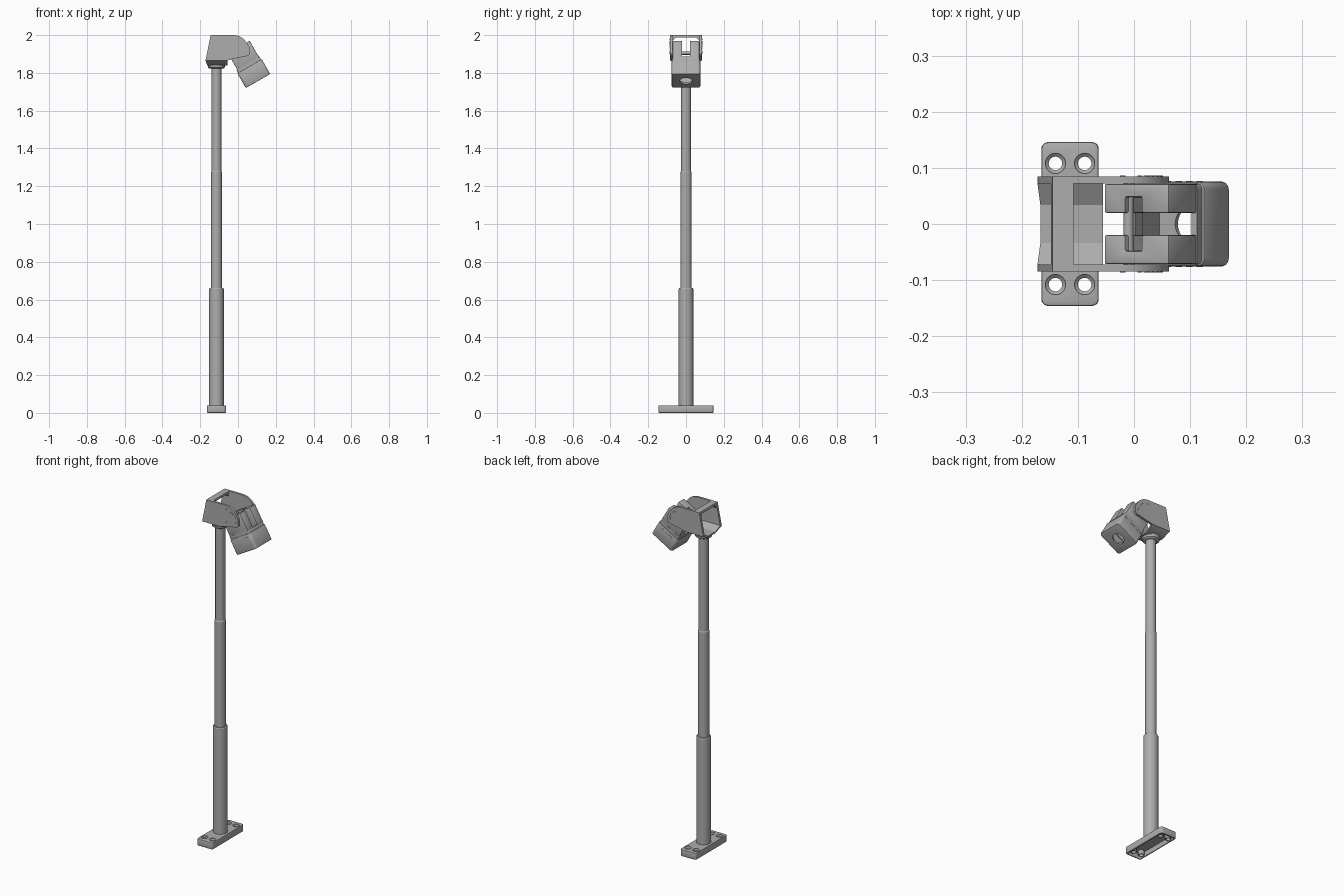
import bpy, bmesh
from math import sin, cos, pi, radians
from mathutils import Matrix, Vector

cube = bpy.data.objects.get("Cube")
if cube:
    bpy.data.objects.remove(cube, do_unlink=True)

grey = bpy.data.materials.new("satin grey")
grey.use_nodes = True
colour = (0.42, 0.42, 0.42, 1)
grey.diffuse_color = colour
grey.node_tree.nodes["Principled BSDF"].inputs["Base Color"].default_value = colour

POLE_X = -0.114
TILT = Matrix.Translation((0.106, 0, 1.757)) @ Matrix.Rotation(radians(-30), 4, 'Y')


def finish(name, bm):
    bmesh.ops.recalc_face_normals(bm, faces=bm.faces)
    mesh = bpy.data.meshes.new(name)
    bm.to_mesh(mesh)
    bm.free()
    mesh.materials.append(grey)
    ob = bpy.data.objects.new(name, mesh)
    bpy.context.collection.objects.link(ob)
    return ob


def prism(name, pts, lo, hi, axis='Z'):
    """Extrude a 2D outline along one axis."""
    place = {'X': lambda p, d: (d, p[0], p[1]),
             'Y': lambda p, d: (p[0], d, p[1]),
             'Z': lambda p, d: (p[0], p[1], d)}[axis]
    bm = bmesh.new()
    a = [bm.verts.new(place(p, lo)) for p in pts]
    b = [bm.verts.new(place(p, hi)) for p in pts]
    bm.faces.new(a)
    bm.faces.new(b)
    for i in range(len(pts)):
        j = (i + 1) % len(pts)
        bm.faces.new((a[i], a[j], b[j], b[i]))
    return finish(name, bm)


def rounded(cx, cy, hx, hy, r, steps=5):
    """Outline of a rounded rectangle."""
    pts = []
    for k, (sx, sy) in enumerate(((1, 1), (-1, 1), (-1, -1), (1, -1))):
        for i in range(steps + 1):
            t = (k + i / steps) * pi / 2
            pts.append((cx + sx * (hx - r) + r * cos(t), cy + sy * (hy - r) + r * sin(t)))
    return pts


def box(name, x0, x1, y0, y1, z0, z1):
    return prism(name, [(x0, y0), (x1, y0), (x1, y1), (x0, y1)], z0, z1)


def lathe(name, profile, x, y, sides=32):
    """Turn a radius/height profile around a vertical axis."""
    bm = bmesh.new()
    rings = [[bm.verts.new((x + r * cos(2 * pi * i / sides), y + r * sin(2 * pi * i / sides), z))
              for i in range(sides)] for r, z in profile]
    for a, b in zip(rings, rings[1:]):
        for i in range(sides):
            j = (i + 1) % sides
            bm.faces.new((a[i], a[j], b[j], b[i]))
    bm.faces.new(rings[0])
    bm.faces.new(rings[-1])
    return finish(name, bm)


def rod(name, x, z, r, y0, y1, sides=20):
    return prism(name, [(x + r * cos(2 * pi * i / sides), z + r * sin(2 * pi * i / sides))
                        for i in range(sides)], y0, y1, 'Y')


def apply(ob, mod):
    bpy.context.view_layer.objects.active = ob
    bpy.ops.object.modifier_apply(modifier=mod.name)


def cut(ob, *cutters, mode='DIFFERENCE'):
    for c in cutters:
        mod = ob.modifiers.new("cut", 'BOOLEAN')
        mod.operation, mod.object, mod.solver = mode, c, 'EXACT'
        apply(ob, mod)
        bpy.data.objects.remove(c, do_unlink=True)


def bevel(ob, width):
    mod = ob.modifiers.new("bevel", 'BEVEL')
    mod.width, mod.segments, mod.limit_method, mod.angle_limit = width, 2, 'ANGLE', radians(50)
    apply(ob, mod)


def tilt(ob):
    ob.data.transform(TILT)
    return ob


# Base plate: hollow underneath, four countersunk bolt holes with bosses
base = prism("base_plate", rounded(POLE_X, 0, 0.051, 0.146, 0.012), 0, 0.04)
bevel(base, 0.004)
cut(base, prism("pocket", rounded(POLE_X, 0, 0.043, 0.138, 0.008), -0.01, 0.028))
bolts = [(POLE_X + sx * 0.026, sy * 0.108) for sx in (-1, 1) for sy in (-1, 1)]
for x, y in bolts:
    cut(base, lathe("boss", [(0.016, 0.004), (0.016, 0.034)], x, y), mode='UNION')
    cut(base, lathe("hole", [(0.012, -0.01), (0.012, 0.032), (0.018, 0.037), (0.018, 0.05)], x, y))

# Telescopic pole, one tube per stage
for name, r, z0, z1 in (("pole_lower", 0.039, 0.03, 0.66),
                        ("pole_middle", 0.030, 0.64, 1.28),
                        ("pole_upper", 0.027, 1.26, 1.84)):
    lathe(name, [(r, z0), (r, z1 - 0.005), (r - 0.003, z1)], POLE_X, 0)
lathe("pole_collar", [(0.036, 1.822), (0.045, 1.828), (0.046, 1.838), (0.05, 1.845)], POLE_X, 0)

# Bracket: two cheeks, a top bridge and a chamfered trough open at the back
cheek = [(-0.172, 1.866), (-0.145, 2.0), (-0.02, 2.0), (0.005, 1.995), (0.027, 1.982),
         (0.046, 1.962), (0.06, 1.935), (0.062, 1.90), (0.052, 1.89), (-0.035, 1.872), (-0.055, 1.866)]
for side, s in (("left", 1), ("right", -1)):
    prism("bracket_cheek_" + side, cheek, s * 0.072, s * 0.085, 'Y')
    # Corner gussets under the bridge
    prism("bracket_gusset_" + side, [(s * 0.073, 1.99), (s * 0.073, 1.968), (s * 0.052, 1.99)],
          -0.143, -0.112, 'X')
prism("bracket_bridge", [(-0.1475, 1.988), (-0.145, 2.0), (-0.108, 2.0), (-0.108, 1.988)], -0.073, 0.073, 'Y')
trough = prism("bracket_trough", [(-0.085, 1.868), (-0.036, 1.840), (0.036, 1.840), (0.085, 1.868),
                                  (0.072, 1.873), (0.034, 1.851), (-0.034, 1.851), (-0.072, 1.873)],
               -0.172, -0.055, 'X')
for v in trough.data.vertices:
    if v.co.x < -0.1:
        v.co.x += max(0, 1.868 - v.co.z) * 0.3

# Pivot screws and the angle scale on both cheeks
for s in (-1, 1):
    for x, z in ((-0.02, 1.978), (-0.02, 1.905)):
        rod("cheek_screw", x, z, 0.005, s * 0.084, s * 0.0865, 12)
    for i in range(6):
        t = radians(8 + i * 11)
        c, d = Vector((-0.02, 1.905)), Vector((cos(t), sin(t)))
        n = Vector((-d.y, d.x)) * 0.002
        a, b = c + d * 0.062, c + d * 0.072
        prism("angle_mark", [a - n, b - n, b + n, a + n], s * 0.084, s * 0.0865, 'Y')
rod("pivot_axle", -0.01, 1.905, 0.009, -0.074, 0.074)

# Lamp cap: hollow with a round opening in its end
cap = prism("lamp_cap", rounded(0, 0, 0.0745, 0.0755, 0.014), 0, 0.09)
bevel(cap, 0.004)
cut(cap, prism("cap_inside", rounded(0, 0, 0.064, 0.065, 0.008), 0.01, 0.12),
    lathe("cap_opening", [(0.032, -0.01), (0.032, 0.02)], 0, 0))
tilt(cap)
for s in (-1, 1):
    for i in range(6):
        x = -0.055 + i * 0.022
        tilt(box("cap_seam_mark", x - 0.006, x + 0.006, s * 0.075, s * 0.077, 0.071, 0.0735))

# Lamp body collar and the two yoke blocks reaching into the bracket
neck = prism("lamp_neck", rounded(0, 0, 0.070, 0.072, 0.010), 0.08, 0.108)
cut(neck, prism("neck_inside", rounded(0, 0, 0.058, 0.060, 0.006), 0.07, 0.12))
tilt(neck)
for side, s in (("left", 1), ("right", -1)):
    yoke = box("lamp_yoke_" + side, -0.065, 0.068, s * 0.02, s * 0.071, 0.10, 0.206)
    cut(yoke, box("yoke_pocket", -0.022, 0.012, s * 0.01, s * 0.048, 0.13, 0.22))
    bevel(yoke, 0.003)
    tilt(yoke)

# Smooth the round parts, keep the edges crisp
bpy.ops.object.select_all(action='DESELECT')
for ob in bpy.context.collection.objects:
    if ob.type == 'MESH':
        ob.select_set(True)
        bpy.context.view_layer.objects.active = ob
bpy.ops.object.shade_smooth_by_angle(angle=radians(30))
